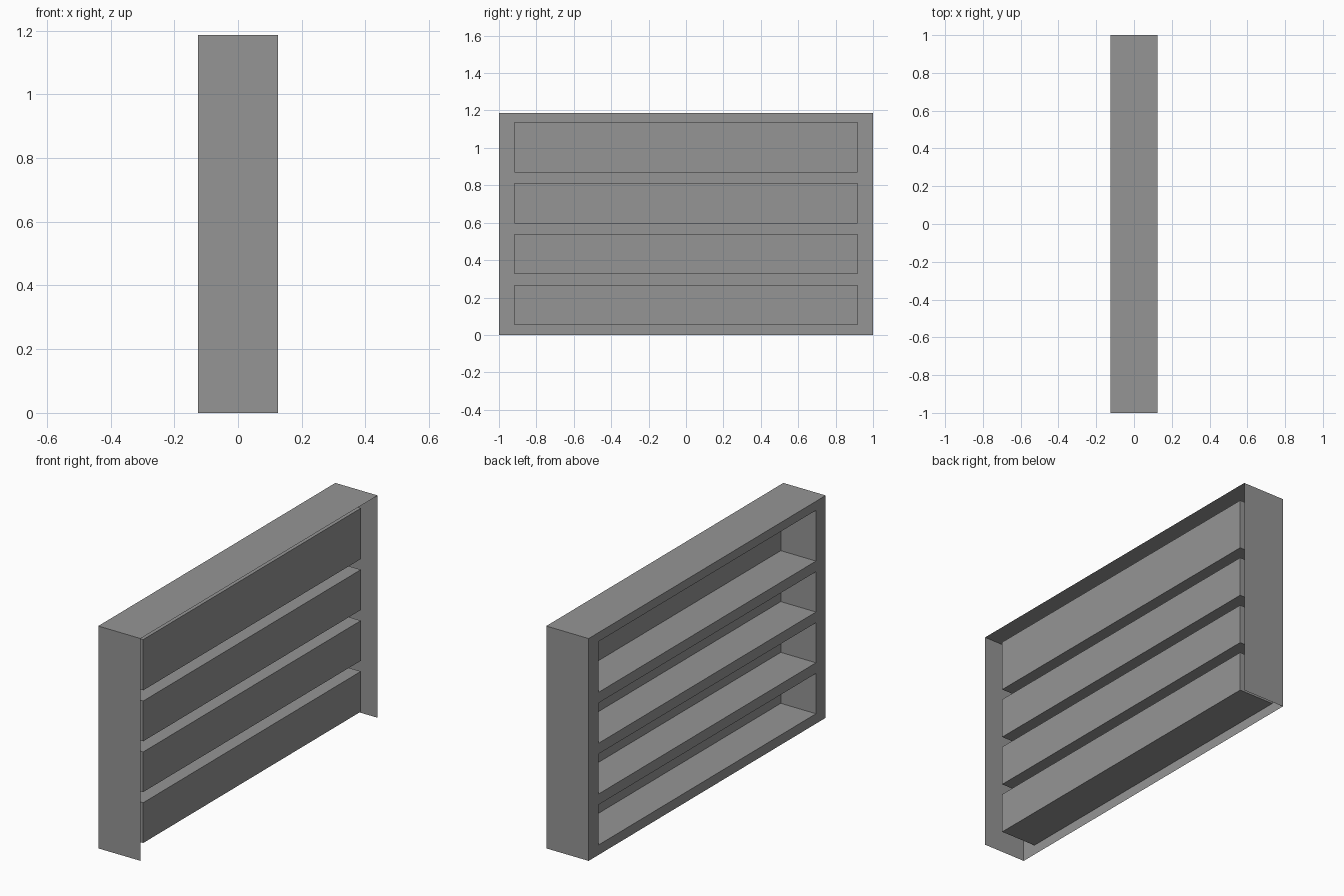
import bpy
import bmesh
from mathutils import Vector

if "Cube" in bpy.data.objects:
    bpy.data.objects.remove(bpy.data.objects["Cube"], do_unlink=True)

HALF_X, HALF_Y, HEIGHT = 0.125, 1.0, 1.187
POCKET_Y, POCKET_BACK = 0.918, 0.083
POCKETS = [(0.053, 0.268), (0.325, 0.539), (0.596, 0.811), (0.868, 1.139)]

grey = bpy.data.materials.new("plain grey")
grey.use_nodes = True
colour = (0.3, 0.3, 0.3, 1)
grey.diffuse_color = colour
grey.node_tree.nodes["Principled BSDF"].inputs["Base Color"].default_value = colour


def open_box(name, low, high, drop, inward=False):
    """Thin-walled box without the faces whose normals are listed in drop."""
    low, high = Vector(low), Vector(high)
    bm = bmesh.new()
    bmesh.ops.create_cube(bm, size=1)
    bm.normal_update()
    gone = [f for f in bm.faces if any(f.normal.dot(Vector(d)) > 0.9 for d in drop)]
    bmesh.ops.delete(bm, geom=gone, context='FACES')
    for v in bm.verts:
        v.co = (low + high) / 2 + v.co * (high - low)
    if inward:
        bmesh.ops.reverse_faces(bm, faces=bm.faces[:])
    add_object(name, bm)


def face_bar(name, y0, y1, z0, z1):
    """Flat strip of the pierced face, looking towards -x."""
    bm = bmesh.new()
    corners = [(y0, z0), (y0, z1), (y1, z1), (y1, z0)]
    bm.faces.new([bm.verts.new((-HALF_X, y, z)) for y, z in corners])
    add_object(name, bm)


def add_object(name, bm):
    mesh = bpy.data.meshes.new(name)
    bm.to_mesh(mesh)
    bm.free()
    mesh.materials.append(grey)
    bpy.context.collection.objects.link(bpy.data.objects.new(name, mesh))


# Casing: top and two ends, open underneath and behind
open_box("casing", (-HALF_X, -HALF_Y, 0), (HALF_X, HALF_Y, HEIGHT),
         [(1, 0, 0), (-1, 0, 0), (0, 0, -1)])

# Shelf compartments, open towards -x
for i, (z0, z1) in enumerate(POCKETS):
    open_box(f"shelf_compartment_{i + 1}", (-HALF_X, -POCKET_Y, z0),
             (POCKET_BACK, POCKET_Y, z1), [(-1, 0, 0)], inward=True)

# Face frame: rails between the compartments and a stile at each end
edges = [0] + [z for pocket in POCKETS for z in pocket] + [HEIGHT]
for i in range(0, len(edges), 2):
    face_bar(f"face_rail_{i // 2 + 1}", -POCKET_Y, POCKET_Y, edges[i], edges[i + 1])
face_bar("face_stile_front", -HALF_Y, -POCKET_Y, 0, HEIGHT)
face_bar("face_stile_back", POCKET_Y, HALF_Y, 0, HEIGHT)
